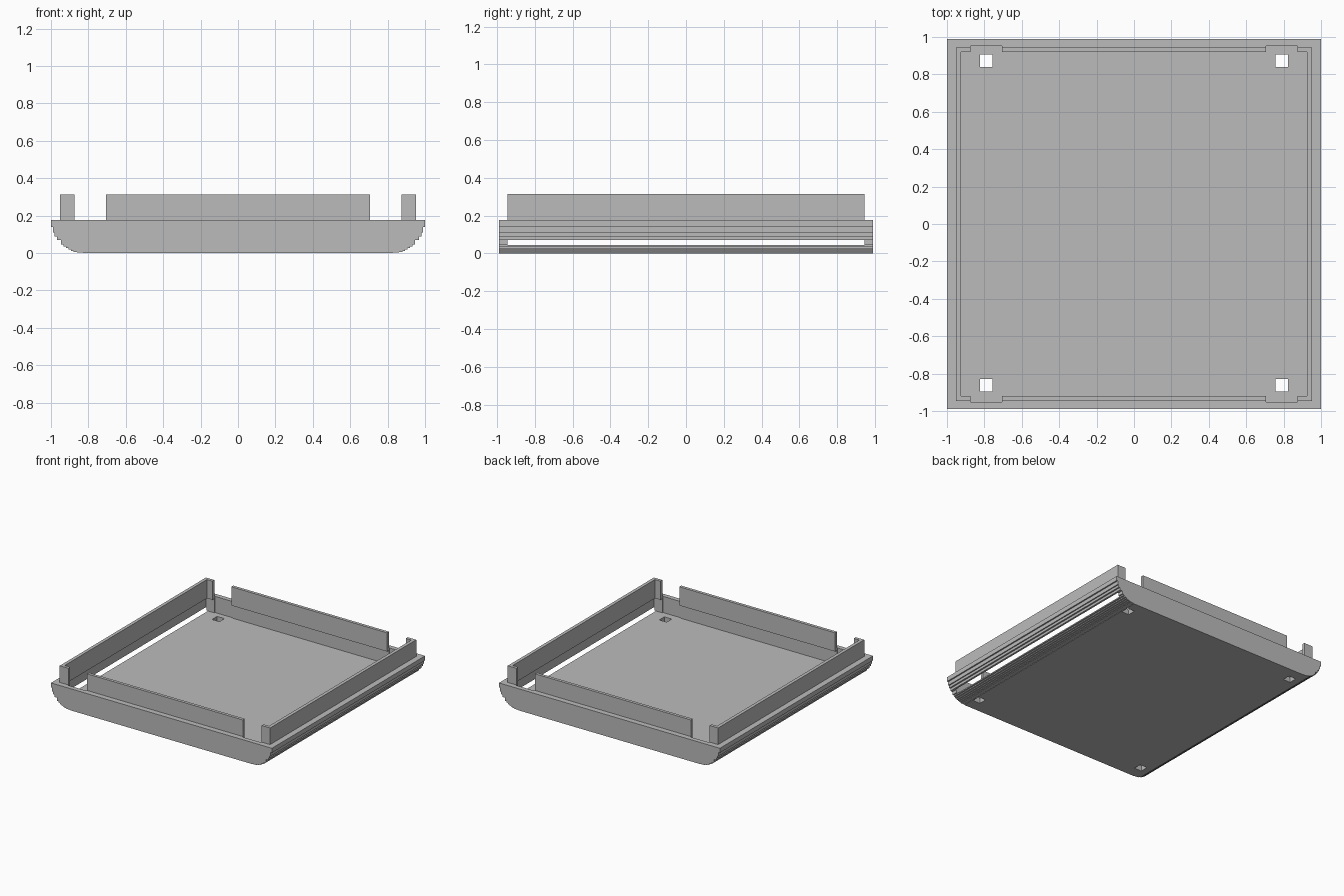
import bpy, bmesh, math

cube = bpy.data.objects.get("Cube")
if cube:
    bpy.data.objects.remove(cube, do_unlink=True)

# One plain grey plastic
grey = bpy.data.materials.new("grey_plastic")
grey.use_nodes = True
COLOUR = (0.5, 0.5, 0.5, 1)
grey.diffuse_color = COLOUR
grey.node_tree.nodes["Principled BSDF"].inputs["Base Color"].default_value = COLOUR

HALF_Y, RIM_Z, FLOOR_Z = 0.99, 0.177, 0.0445
IN_X, IN_Y = 0.952, 0.945


def prism(name, outline, y0, y1):
    """Extrude an x-z outline from y0 to y1."""
    bm = bmesh.new()
    face = bm.faces.new([bm.verts.new((x, y0, z)) for x, z in outline])
    new = bmesh.ops.extrude_face_region(bm, geom=[face])["geom"]
    moved = [v for v in new if isinstance(v, bmesh.types.BMVert)]
    bmesh.ops.translate(bm, verts=moved, vec=(0, y1 - y0, 0))
    bmesh.ops.recalc_face_normals(bm, faces=bm.faces)
    mesh = bpy.data.meshes.new(name)
    bm.to_mesh(mesh)
    bm.free()
    mesh.materials.append(grey)
    obj = bpy.data.objects.new(name, mesh)
    bpy.context.collection.objects.link(obj)
    return obj


def box(name, x0, x1, y0, y1, z0, z1):
    return prism(name, [(x0, z0), (x1, z0), (x1, z1), (x0, z1)], y0, y1)


def cut(target, cutter):
    mod = target.modifiers.new("cut", "BOOLEAN")
    mod.operation, mod.solver, mod.object = "DIFFERENCE", "EXACT", cutter
    bpy.context.view_layer.objects.active = target
    bpy.ops.object.modifier_apply(modifier=mod.name)
    bpy.data.objects.remove(cutter, do_unlink=True)


# Tray body: long sides rounded under in small steps
RADIUS = 0.17
levels = [0, 0.003, 0.007, 0.012, 0.018, 0.026, 0.035, 0.045,
          0.07, 0.09, 0.11, 0.14, RIM_Z]
side = []
for low, high in zip(levels, levels[1:]):
    x = 1 - RADIUS + math.sqrt(RADIUS ** 2 - (RADIUS - low) ** 2)
    if high == RIM_Z:
        x = 1
    side += [(x, low), (x, high)]
outline = side + [(-x, z) for x, z in reversed(side)]
tray = prism("tray_body", outline, -HALF_Y, HALF_Y)

# Hollow inside, wide enough to open a slot through the rounded sides
cut(tray, box("cavity_cutter", -IN_X, IN_X, -IN_Y, IN_Y, FLOOR_Z, 1))

# Clip recesses in the end walls and square holes in the floor
for sx in (-1, 1):
    for sy in (-1, 1):
        xs = sorted((sx * 0.705, sx * 0.875))
        ys = sorted((sy * 0.9, sy * 0.952))
        cut(tray, box("recess_cutter", *xs, *ys, FLOOR_Z, 1))
        hx, hy = sx * 0.79, sy * 0.868 + 0.005
        cut(tray, box("hole_cutter", hx - 0.033, hx + 0.033,
                      hy - 0.033, hy + 0.033, -1, 1))

# Raised lip: two long sides, two end strips and four corner tabs
LIP = (0.16, 0.313)
for sx, label in ((1, "left"), (-1, "right")):
    xs = sorted((sx * 0.925, sx * IN_X))
    box(label + "_lip", *xs, -IN_Y, IN_Y, *LIP)
for sy, label in ((-1, "front"), (1, "back")):
    ys = sorted((sy * 0.92, sy * IN_Y))
    box(label + "_lip", -0.705, 0.705, *ys, *LIP)
    for sx, end in ((1, "left"), (-1, "right")):
        xs = sorted((sx * 0.875, sx * 0.925))
        box(label + "_" + end + "_corner_tab", *xs, *ys, *LIP)
